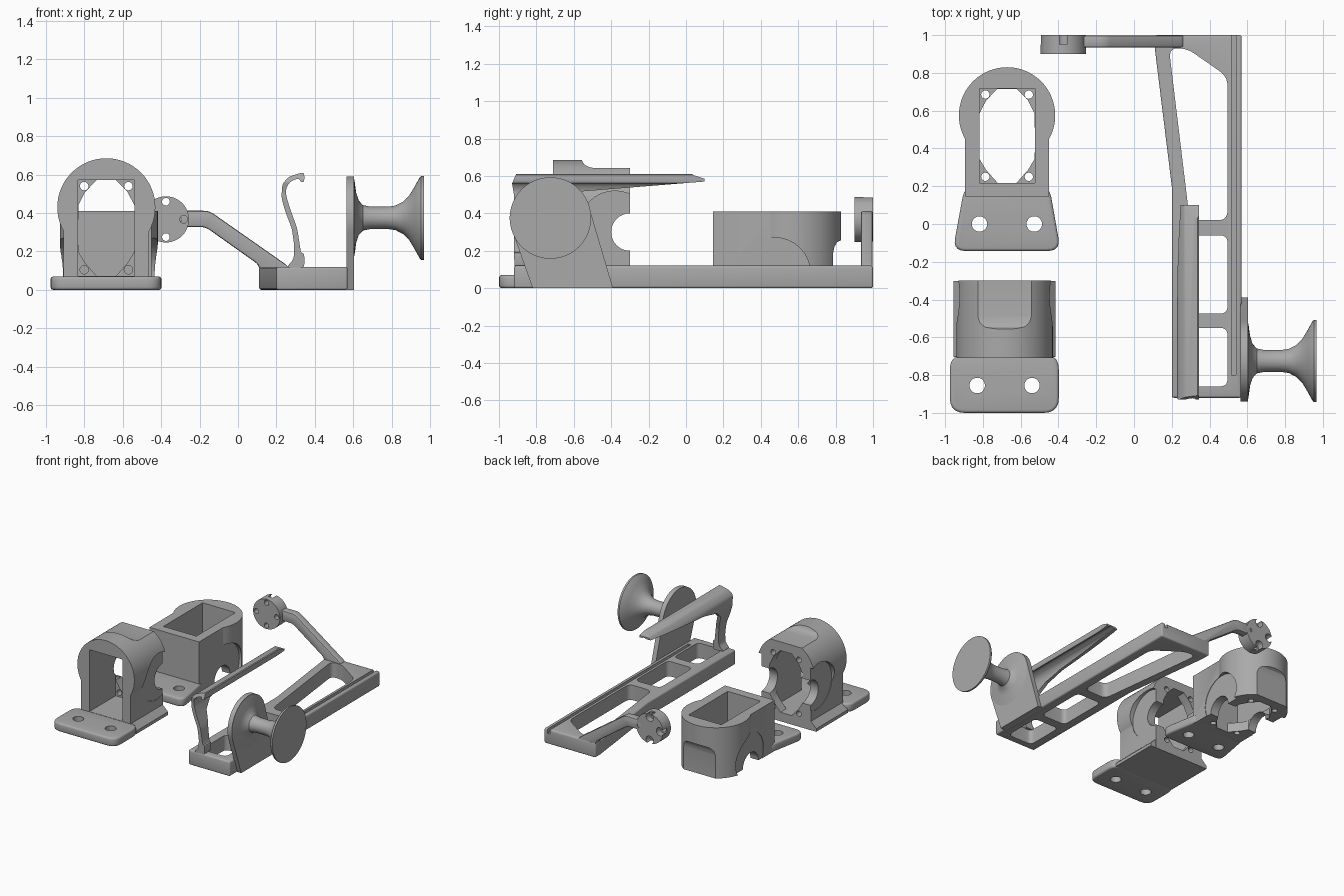
import bpy, bmesh, math
from mathutils import Vector, Matrix

if "Cube" in bpy.data.objects:
    bpy.data.objects.remove(bpy.data.objects["Cube"])

grey = bpy.data.materials.new("plain grey")
grey.diffuse_color = (0.40, 0.40, 0.40, 1)
grey.use_nodes = True
grey.node_tree.nodes["Principled BSDF"].inputs["Base Color"].default_value = grey.diffuse_color

AXES = {'z': lambda a, b, e: (a, b, e),
        'y': lambda a, b, e: (a, e, b),
        'x': lambda a, b, e: (e, a, b)}


def finish(name, bm):
    bmesh.ops.recalc_face_normals(bm, faces=bm.faces)
    me = bpy.data.meshes.new(name)
    bm.to_mesh(me)
    bm.free()
    me.materials.append(grey)
    ob = bpy.data.objects.new(name, me)
    bpy.context.collection.objects.link(ob)
    return ob


def prism(name, pts, axis, lo, hi):
    """Extrude a 2D outline along one axis."""
    bm = bmesh.new()
    f = AXES[axis]
    a = [bm.verts.new(f(p[0], p[1], lo)) for p in pts]
    b = [bm.verts.new(f(p[0], p[1], hi)) for p in pts]
    bm.faces.new(a)
    bm.faces.new(b)
    n = len(pts)
    for i in range(n):
        j = (i + 1) % n
        bm.faces.new((a[i], a[j], b[j], b[i]))
    return finish(name, bm)


def arc(cx, cy, r, a0=0, a1=360, n=32):
    full = abs(a1 - a0) == 360
    steps = n if full else n - 1
    return [(cx + r * math.cos(math.radians(a0 + (a1 - a0) * i / steps)),
             cy + r * math.sin(math.radians(a0 + (a1 - a0) * i / steps))) for i in range(n)]


def rect(x0, y0, x1, y1):
    return [(x0, y0), (x1, y0), (x1, y1), (x0, y1)]


def rounded(pts, r, n=5):
    """Round every corner of an outline."""
    out = []
    for i, p in enumerate(pts):
        p, q, s = Vector(p), Vector(pts[i - 1]), Vector(pts[(i + 1) % len(pts)])
        a = p + (q - p).normalized() * min(r, (q - p).length * 0.48)
        b = p + (s - p).normalized() * min(r, (s - p).length * 0.48)
        for k in range(n + 1):
            t = k / n
            out.append(tuple(a * (1 - t) ** 2 + p * 2 * t * (1 - t) + b * t * t))
    return out


def activate(ob):
    bpy.ops.object.select_all(action='DESELECT')
    ob.select_set(True)
    bpy.context.view_layer.objects.active = ob


def apply_mod(ob, mod):
    activate(ob)
    bpy.ops.object.modifier_apply(modifier=mod.name)


def combine(ob, others, op='DIFFERENCE'):
    for c in others:
        m = ob.modifiers.new("combine", 'BOOLEAN')
        m.operation, m.solver, m.object = op, 'EXACT', c
        apply_mod(ob, m)
        bpy.data.objects.remove(c)


def bevel(ob, w, seg=3):
    m = ob.modifiers.new("soft edge", 'BEVEL')
    m.width, m.segments, m.limit_method, m.angle_limit = w, seg, 'ANGLE', math.radians(50)
    apply_mod(ob, m)


def holder(name):
    """Pocketed round head: outline in x/y, depth along z, back face at z = 0."""
    ob = prism(name, arc(0, 0.43, 0.255, n=64), 'z', 0, 0.41)
    neck = prism("neck", rect(-0.222, 0, 0.222, 0.43), 'z', 0, 0.41)
    combine(ob, [neck], 'UNION')
    cuts = [
        prism("pocket", rect(-0.147, 0.072, 0.147, 0.572), 'z', 0.075, 0.5),
        prism("window", [(-0.146, 0.2), (-0.11, 0.14), (-0.05, 0.073), (0.05, 0.073), (0.11, 0.14),
                         (0.146, 0.2), (0.146, 0.44), (0.11, 0.51), (0.05, 0.571), (-0.05, 0.571),
                         (-0.11, 0.51), (-0.146, 0.44)], 'z', -0.1, 0.2),
        prism("notch", arc(0.3, 0, 0.1), 'x', -0.4, 0.4),
        # flat on the crown, rising in a curve
        prism("crown_flat", [(0.642, -0.1), (0.642, 0.19), (0.648, 0.22), (0.662, 0.245),
                             (0.7, 0.265), (0.8, 0.265), (0.8, -0.1)], 'x', -0.3, 0.3),
    ]
    for s in (-1, 1):
        cuts.append(prism("side_relief", arc(0.33, 0.08, 0.19), 'x', *sorted((s * 0.218, s * 0.4))))
        for v in (0.105, 0.54):
            cuts.append(prism("screw", arc(s * 0.115, v, 0.022, n=20), 'z', -0.1, 0.2))
    combine(ob, cuts)
    return ob


def mount_holes(xc, y):
    return [prism("bolt", arc(xc + s * 0.145, y, 0.041), 'z', -0.2, 0.3) for s in (-1, 1)]


# Upright holder: head turned to stand on a flared foot and a bolted plate
upright = holder("upright_holder")
upright.data.transform(Matrix.Translation((-0.685, -0.3, 0)) @ Matrix.Rotation(math.pi / 2, 4, 'X'))
foot = prism("foot", [(-0.955, 0), (-0.415, 0), (-0.415, 0.025), (-0.463, 0.071), (-0.907, 0.071),
                      (-0.955, 0.025)], 'y', -0.705, -0.301)
notch = prism("foot_notch", arc(-0.3, 0.3, 0.1), 'x', -1.2, 0)
combine(foot, [notch])
combine(upright, [foot], 'UNION')
plate = prism("upright_plate", rounded(rect(-0.975, -1, -0.398, -0.69), 0.08), 'z', 0, 0.07)
bevel(plate, 0.015)
combine(plate, mount_holes(-0.685, -0.855))

# Lying holder with a tapered plate
lying = holder("lying_holder")
lying.data.transform(Matrix.Translation((-0.672, 0.145, 0)))
plate2 = prism("lying_plate", rounded([(-0.96, -0.143), (-0.388, -0.143), (-0.45, 0.21), (-0.895, 0.21)],
                                      0.07), 'z', 0, 0.07)
bevel(plate2, 0.015)
combine(plate2, mount_holes(-0.673, 0.0))

# Ladder frame with three openings and a grooved rail
frame = prism("frame", [(0.2, -0.92), (0.57, -0.92), (0.57, 1), (0.11, 1), (0.11, 0.93), (0.2, 0.2)],
              'z', 0, 0.12)
bevel(frame, 0.012)
combine(frame, [
    prism("opening", rounded(rect(0.275, -0.86, 0.495, -0.55), 0.04), 'z', -0.1, 0.3),
    prism("opening", rounded(rect(0.275, -0.475, 0.495, -0.06), 0.04), 'z', -0.1, 0.3),
    prism("opening", rounded([(0.295, 0.02), (0.495, 0.02), (0.495, 0.78), (0.28, 0.93), (0.185, 0.93)],
                             0.05), 'z', -0.1, 0.3),
    prism("groove", rect(0.515, -0.8, 0.54, 1.2), 'z', 0.085, 0.3),
])

# Sloping arm and drilled disc at the back
arm = prism("arm", rounded([(-0.3, 0.412), (-0.15, 0.412), (0.27, 0.118), (0.27, 0.01), (0.112, 0.01),
                            (0.112, 0.128), (-0.17, 0.328), (-0.3, 0.328)], 0.03), 'y', 0.935, 0.998)
bevel(arm, 0.01, 2)
disc = prism("arm_disc", arc(-0.375, 0.367, 0.12, n=48), 'y', 0.9, 1.0)
drills = []
for k in range(4):
    x = -0.375 + 0.092 * math.cos(k * math.pi / 2)
    z = 0.367 + 0.092 * math.sin(k * math.pi / 2)
    drills.append(prism("drill", arc(x, z, 0.02, n=20), 'y', 0.8, 1.1))
    if k:
        drills.append(prism("counterbore", arc(x, z, 0.033, n=20), 'y', 0.95, 1.1))
combine(disc, drills)

# Curved hook: a bent strip trimmed to a long tapering blade
hook = prism("hook", rounded([
    (0.25, 0.115), (0.29, 0.16), (0.293, 0.23), (0.28, 0.32), (0.245, 0.41), (0.226, 0.48), (0.23, 0.55),
    (0.265, 0.59), (0.345, 0.614), (0.345, 0.558), (0.325, 0.562), (0.318, 0.582), (0.272, 0.565),
    (0.25, 0.53), (0.25, 0.49), (0.272, 0.42), (0.308, 0.32), (0.328, 0.19), (0.345, 0.19),
    (0.345, 0.115)], 0.02, 3), 'y', -0.95, 0.12)
side = prism("blade_trim", [(-0.918, 0.1), (-0.84, 0.1), (-0.825, 0.3), (-0.79, 0.42), (-0.72, 0.48),
                            (-0.56, 0.517), (0.1, 0.57), (0.1, 0.585), (0.04, 0.605), (0, 0.63),
                            (-0.9, 0.63), (-0.93, 0.56), (-0.92, 0.5)], 'x', 0.1, 0.5)
combine(hook, [side], 'INTERSECT')

# Side plate that carries the spool
prism("spool_plate", arc(-0.725, 0.375, 0.215, 16, 200, 40) + [(-0.82, 0), (-0.39, 0)], 'x', 0.565, 0.603)

# Flared spool turned around the x axis
profile = [(0.57, 0.213), (0.6, 0.213), (0.606, 0.195), (0.615, 0.13), (0.628, 0.09), (0.65, 0.066),
           (0.69, 0.058), (0.78, 0.058), (0.82, 0.064), (0.86, 0.085), (0.89, 0.115), (0.92, 0.165),
           (0.945, 0.21), (0.953, 0.218), (0.967, 0.218)]
bm = bmesh.new()
N = 48
rings = [[bm.verts.new((x, y, z)) for y, z in arc(-0.725, 0.375, r, n=N)] for x, r in profile]
for a, b in zip(rings, rings[1:]):
    for i in range(N):
        j = (i + 1) % N
        bm.faces.new((a[i], a[j], b[j], b[i]))
bm.faces.new(rings[0])
bm.faces.new(rings[-1])
finish("spool", bm)

for ob in list(bpy.context.scene.objects):
    activate(ob)
    bpy.ops.object.shade_smooth_by_angle(angle=math.radians(32))
